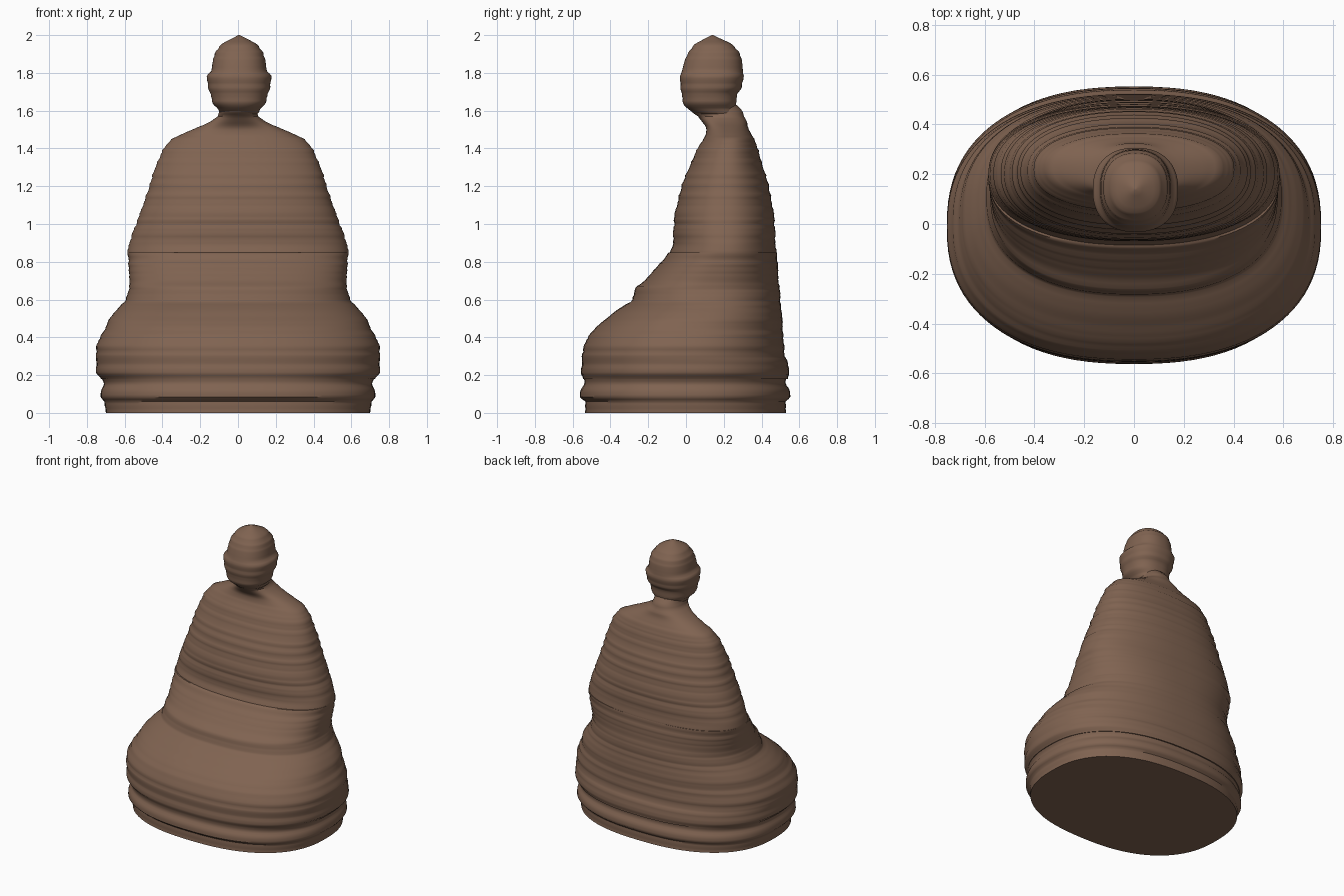
import bpy
import math
import random

random.seed(4)
SIDES = 96      # points around each cross-section
LAYER = 0.012   # height of one thin layer

cube = bpy.data.objects.get("Cube")
if cube:
    bpy.data.objects.remove(cube, do_unlink=True)

clay = bpy.data.materials.new("brown clay")
clay.use_nodes = True
colour = (0.215, 0.125, 0.082, 1)
clay.diffuse_color = colour
clay.node_tree.nodes["Principled BSDF"].inputs["Base Color"].default_value = colour


def sample(profile, z):
    """Linear interpolation of half width, front and back at a height."""
    for low, high in zip(profile, profile[1:]):
        if z <= high[0]:
            t = (z - low[0]) / (high[0] - low[0])
            return [a + (b - a) * t for a, b in zip(low[1:], high[1:])]
    return list(profile[-1][1:])


def ring(z, half_width, front, back, power, shift):
    """Rounded-box cross-section at one height."""
    middle, depth = (front + back) / 2, (back - front) / 2
    points = []
    for i in range(SIDES):
        angle = math.tau * i / SIDES
        c, s = math.cos(angle), math.sin(angle)
        x = math.copysign(abs(c) ** (2 / power), c) * half_width
        y = math.copysign(abs(s) ** (2 / power), s) * depth
        points.append((x + shift, middle + y, z))
    return points


def layered_part(name, profile, power, ripple, shift=0.0):
    """Stack thin, slightly uneven layers along a profile and cap both ends."""
    bottom, top = profile[0][0], profile[-1][0]
    count = max(2, round((top - bottom) / LAYER))
    verts, faces = [], []
    for k in range(count + 1):
        z = bottom + (top - bottom) * k / count
        half_width, front, back = sample(profile, z)
        wobble = random.uniform(-ripple, ripple) if 0 < k < count else 0
        verts += ring(z, half_width + wobble, front - wobble, back + wobble, power, shift)
    for k in range(count):
        for i in range(SIDES):
            j = (i + 1) % SIDES
            a, b = k * SIDES, (k + 1) * SIDES
            faces.append((a + i, a + j, b + j, b + i))
    faces.append(tuple(reversed(range(SIDES))))
    faces.append(tuple(range(count * SIDES, (count + 1) * SIDES)))
    mesh = bpy.data.meshes.new(name)
    mesh.from_pydata(verts, [], faces)
    mesh.materials.append(clay)
    part = bpy.data.objects.new(name, mesh)
    bpy.context.collection.objects.link(part)
    bpy.ops.object.select_all(action="DESELECT")
    part.select_set(True)
    bpy.context.view_layer.objects.active = part
    bpy.ops.object.shade_smooth_by_angle(angle=math.radians(50))
    return part


# Each profile row is: height, half width, front, back

# Plinth with a raised band
layered_part("plinth", [
    (0, .70, -.535, .53), (.06, .71, -.535, .53), (.08, .725, -.56, .55),
    (.12, .725, -.56, .55), (.15, .71, -.54, .53), (.18, .72, -.54, .53),
], 2.4, .003)

# Folded legs under the robe
layered_part("robe_lap", [
    (.18, .725, -.545, .54), (.21, .75, -.555, .545), (.27, .75, -.55, .54),
    (.30, .75, -.55, .52), (.36, .75, -.54, .52), (.4, .73, -.52, .515),
    (.45, .70, -.48, .51), (.5, .68, -.42, .51), (.55, .64, -.36, .505),
    (.59, .60, -.29, .5), (.63, .585, -.275, .5), (.66, .575, -.27, .495),
    (.7, .575, -.22, .49), (.8, .58, -.13, .485), (.85, .585, -.09, .48),
], 2.35, .003)

# Torso, shoulders and neck
layered_part("robe_torso", [
    (.85, .585, -.085, .48), (.89, .58, -.07, .475), (1.05, .52, -.06, .465),
    (1.2, .47, -.025, .44), (1.3, .44, .015, .41), (1.4, .395, .06, .38),
    (1.45, .35, .095, .36), (1.48, .29, .105, .345), (1.51, .22, .105, .33),
    (1.54, .145, .09, .32), (1.57, .11, .06, .31), (1.6, .10, .02, .30),
    (1.63, .10, .02, .27),
], 2.25, .0035)

# Head with a wide band at ear height
layered_part("head", [
    (1.58, .095, .06, .27), (1.61, .115, .005, .26), (1.64, .14, -.015, .265),
    (1.69, .15, -.02, .27), (1.72, .165, -.03, .295), (1.79, .17, -.03, .305),
    (1.81, .145, -.02, .3), (1.87, .138, -.005, .295), (1.91, .125, .015, .28),
    (1.95, .095, .045, .245), (1.975, .055, .085, .2),
    (1.99, .02, .12, .16), (2, .004, .136, .144),
], 2.3, .0025, shift=.006)
